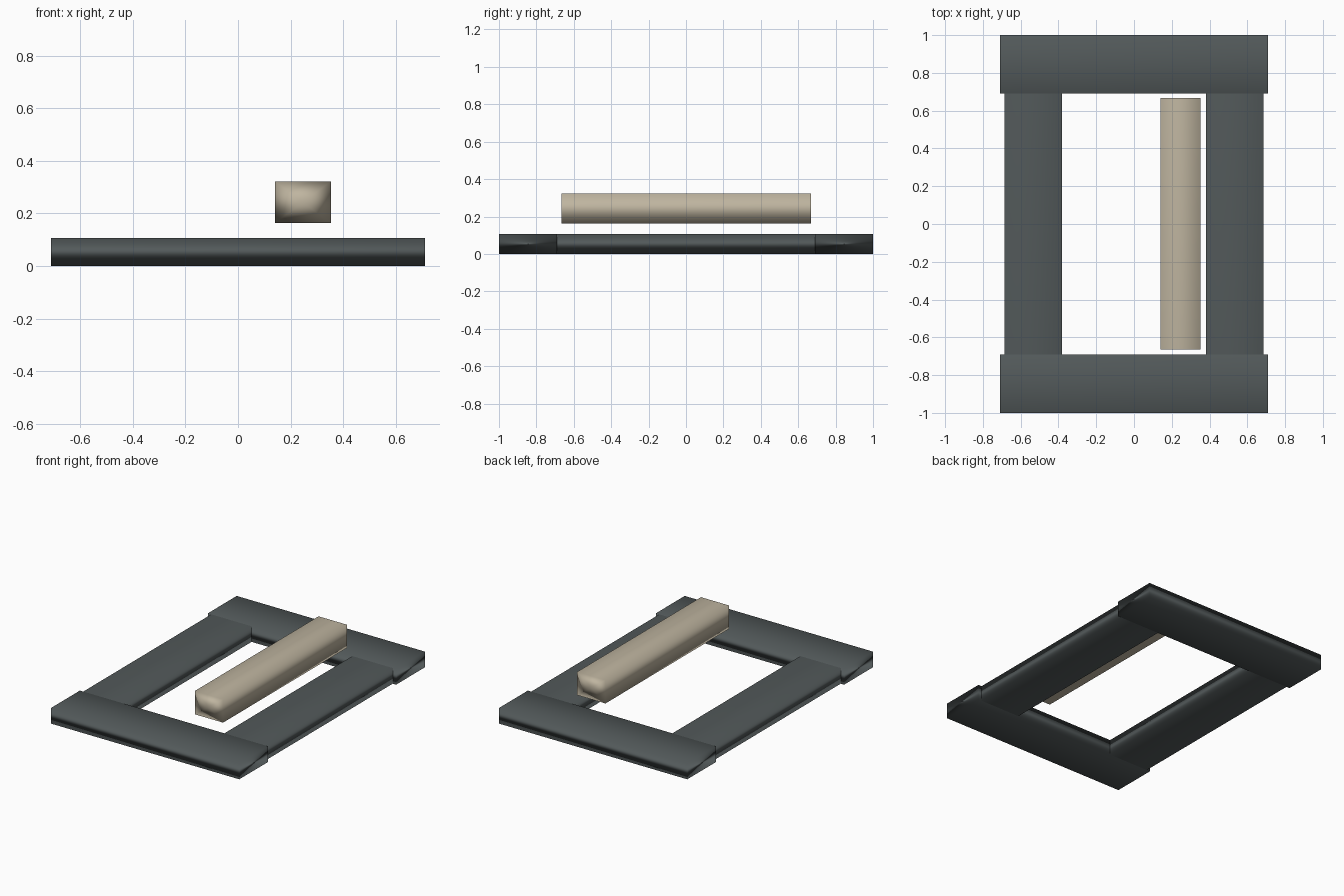
import bpy, bmesh

if "Cube" in bpy.data.objects:
    bpy.data.objects.remove(bpy.data.objects["Cube"])


def material(name, rgb):
    m = bpy.data.materials.new(name)
    m.diffuse_color = (*rgb, 1)
    m.use_nodes = True
    m.node_tree.nodes["Principled BSDF"].inputs["Base Color"].default_value = m.diffuse_color
    return m


slate = material("dark slate", (0.085, 0.1, 0.102))
tan = material("warm tan", (0.52, 0.46, 0.35))


def bar(name, lo, hi, mat, poke_ends=False):
    """Softly shaded box between two corners, optionally with centred end fans."""
    bm = bmesh.new()
    bmesh.ops.create_cube(bm, size=1)
    for v in bm.verts:
        v.co = [(lo[i] + hi[i]) / 2 + v.co[i] * (hi[i] - lo[i]) for i in range(3)]
    bm.normal_update()
    if poke_ends:
        bmesh.ops.poke(bm, faces=[f for f in bm.faces if abs(f.normal.y) > 0.9])
    for f in bm.faces:
        f.smooth = True
    me = bpy.data.meshes.new(name)
    bm.to_mesh(me)
    bm.free()
    me.materials.append(mat)
    ob = bpy.data.objects.new(name, me)
    bpy.context.collection.objects.link(ob)
    # large faces dominate the shared normals
    ob.modifiers.new("area_normals", 'WEIGHTED_NORMAL').mode = 'FACE_AREA'


# Flat frame: wide end rails overlap slightly narrower side rails
for name, y0, y1 in (("front_rail", -1, -0.69), ("back_rail", 0.69, 1)):
    bar(name, (-0.71, y0, 0), (0.71, y1, 0.107), slate)
for name, x0, x1 in (("left_rail", -0.685, -0.38), ("right_rail", 0.38, 0.685)):
    bar(name, (x0, -0.98, 0.0005), (x1, 0.98, 0.1065), slate)

# Loose slat floating above the opening
bar("slat", (0.14, -0.665, 0.163), (0.353, 0.668, 0.322), tan, poke_ends=True)
